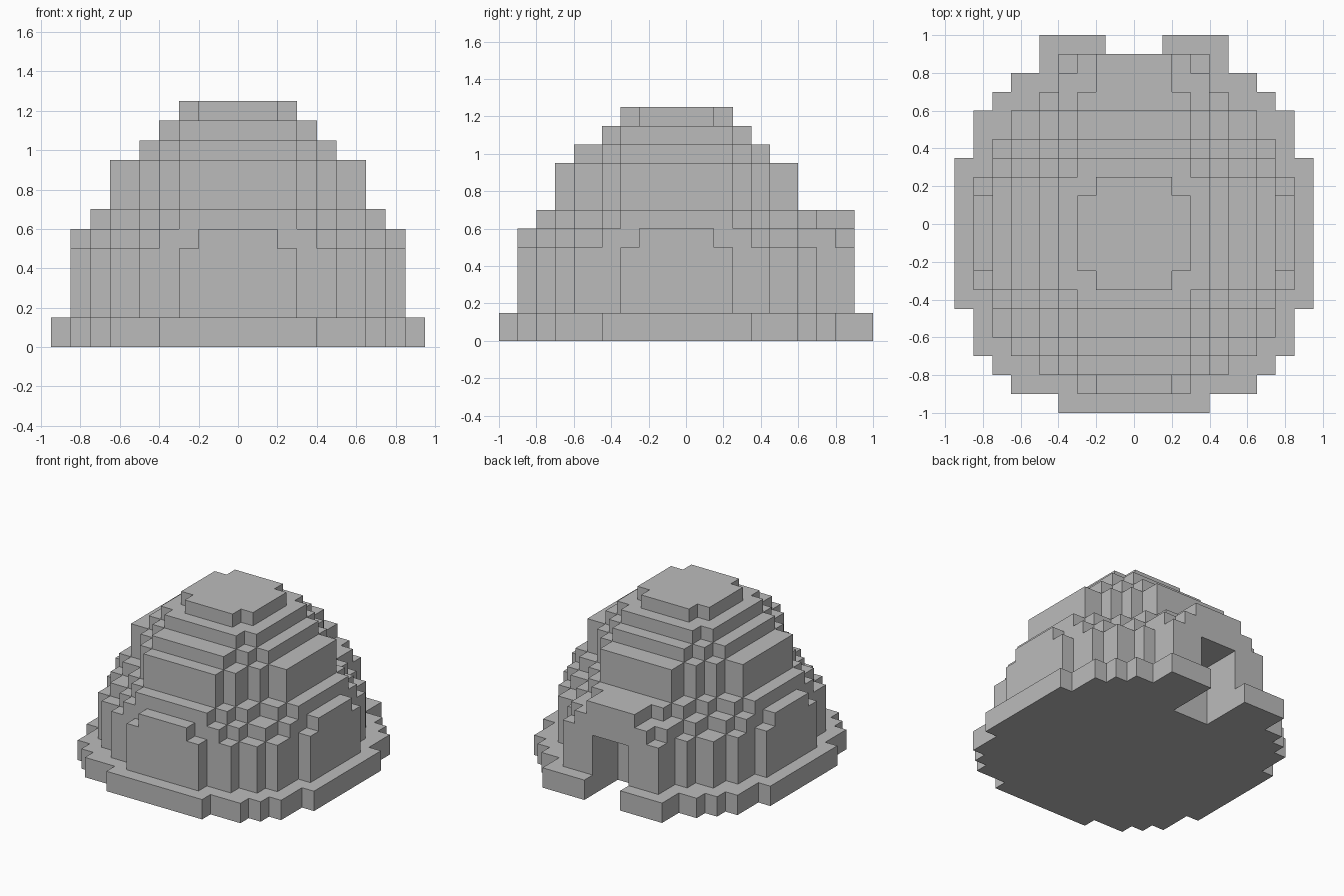
import bpy
import bmesh

cube = bpy.data.objects.get("Cube")
if cube:
    bpy.data.objects.remove(cube, do_unlink=True)

stone = bpy.data.materials.new("light_grey")
stone.use_nodes = True
GREY = (0.5, 0.5, 0.5, 1)
stone.diffuse_color = GREY
stone.node_tree.nodes["Principled BSDF"].inputs["Base Color"].default_value = GREY


def stairs(steps):
    """Right-hand stair outline from (half width, y) steps, narrowest first."""
    points, inner = [], None
    for width, y in steps:
        if inner is not None:
            points.append((inner, y))
        points.append((width, y))
        inner = width
    return points


def prism(name, outline, low, high):
    bm = bmesh.new()
    face = bm.faces.new([bm.verts.new((x, y, low)) for x, y in outline])
    moved = bmesh.ops.extrude_face_region(bm, geom=[face])["geom"]
    verts = [v for v in moved if isinstance(v, bmesh.types.BMVert)]
    bmesh.ops.translate(bm, verts=verts, vec=(0, 0, high - low))
    bmesh.ops.recalc_face_normals(bm, faces=bm.faces)
    mesh = bpy.data.meshes.new(name)
    bm.to_mesh(mesh)
    bm.free()
    mesh.materials.append(stone)
    obj = bpy.data.objects.new(name, mesh)
    bpy.context.collection.objects.link(obj)
    return obj


def layer(name, low, high, front, back):
    right = stairs(front) + stairs(back)[::-1]
    left = [(-x, y) for x, y in reversed(right)]
    return prism(name, right + left, low, high)


# Wide footing with a longer rear step for the entrance
footing = layer("footing", 0, 0.15,
                [(0.4, -1), (0.65, -0.9), (0.75, -0.8), (0.85, -0.7), (0.95, -0.45)],
                [(0.5, 1), (0.65, 0.8), (0.75, 0.7), (0.85, 0.6), (0.95, 0.35)])

# Lower rings, whose rear steps include the entrance porch
wall = layer("lower_wall", 0.15, 0.5,
             [(0.3, -0.9), (0.5, -0.8), (0.65, -0.7), (0.75, -0.6), (0.85, -0.35)],
             [(0.4, 0.9), (0.5, 0.7), (0.65, 0.6), (0.75, 0.45), (0.85, 0.25)])
layer("wall_cap", 0.5, 0.6,
      [(0.2, -0.9), (0.4, -0.8), (0.5, -0.7), (0.65, -0.6), (0.75, -0.45), (0.85, -0.25)],
      [(0.3, 0.9), (0.4, 0.8), (0.5, 0.6), (0.65, 0.45), (0.75, 0.35), (0.85, 0.15)])
layer("porch_roof_ring", 0.6, 0.7,
      [(0.3, -0.8), (0.4, -0.7), (0.5, -0.6), (0.65, -0.45), (0.75, -0.35)],
      [(0.2, 0.9), (0.3, 0.7), (0.4, 0.6), (0.5, 0.45), (0.65, 0.35), (0.75, 0.25)])

# Upper dome rings share one run of depths, each starting further in
FRONT = [-0.7, -0.6, -0.45, -0.35]
BACK = [0.6, 0.45, 0.35, 0.25]
WIDTHS = [0.3, 0.4, 0.5, 0.65]
rings = [("upper_wall", 0.7, 0.95), ("upper_ring", 0.95, 1.05), ("top_ring", 1.05, 1.15)]
for i, (name, low, high) in enumerate(rings):
    layer(name, low, high, list(zip(WIDTHS, FRONT[i:])), list(zip(WIDTHS, BACK[i:])))
layer("crown", 1.15, 1.25, [(0.2, -0.35), (0.3, -0.25)], [(0.2, 0.25), (0.3, 0.15)])

# Doorway recess through the porch and footing
cutter = prism("doorway_cutter",
               [(-0.15, 0.6), (0.15, 0.6), (0.15, 1.1), (-0.15, 1.1)], -0.1, 0.45)
cutter.hide_render = True
cutter.hide_viewport = True
cutter.display_type = 'WIRE'
for part in (footing, wall):
    cut = part.modifiers.new("doorway", 'BOOLEAN')
    cut.operation = 'DIFFERENCE'
    cut.solver = 'EXACT'
    cut.object = cutter
